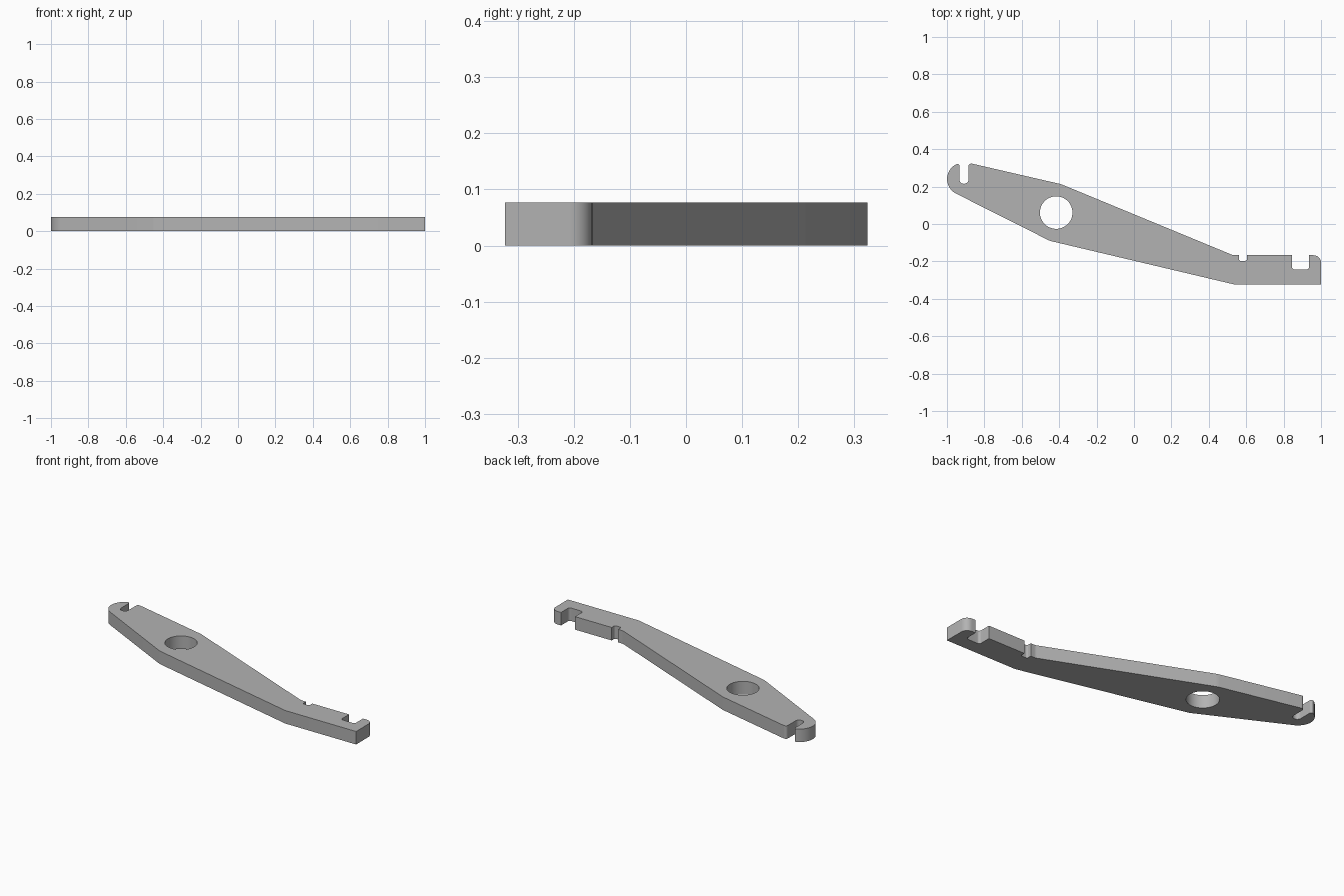
import bpy
import bmesh
import math
from mathutils import Vector

default_cube = bpy.data.objects.get("Cube")
if default_cube:
    bpy.data.objects.remove(default_cube, do_unlink=True)

THICKNESS = 0.077


def make_material(name, colour):
    material = bpy.data.materials.new(name)
    material.use_nodes = True
    material.diffuse_color = colour
    material.node_tree.nodes["Principled BSDF"].inputs["Base Color"].default_value = colour
    return material


def rounded_outline(corners, steps=10):
    """Replace every corner (x, y, radius) with a tangent arc."""
    outline = []
    count = len(corners)
    for index, (x, y, radius) in enumerate(corners):
        corner = Vector((x, y))
        if not radius:
            outline.append(corner)
            continue
        before = (Vector(corners[index - 1][:2]) - corner).normalized()
        after = (Vector(corners[(index + 1) % count][:2]) - corner).normalized()
        half = before.angle(after) / 2
        centre = corner + (before + after).normalized() * (radius / math.sin(half))
        start = corner + before * (radius / math.tan(half)) - centre
        end = corner + after * (radius / math.tan(half)) - centre
        sweep = math.pi - 2 * half
        for step in range(steps + 1):
            t = step / steps
            arc = start * math.sin((1 - t) * sweep) + end * math.sin(t * sweep)
            outline.append(centre + arc / math.sin(sweep))
    return outline


def circle_outline(x, y, radius, segments=64):
    angles = [math.tau * i / segments for i in range(segments)]
    return [Vector((x + radius * math.cos(a), y + radius * math.sin(a))) for a in angles]


def extruded_plate(name, loops, material):
    """Fill the outer loop and its holes, then extrude upwards."""
    bm = bmesh.new()
    edges = []
    for loop in loops:
        verts = [bm.verts.new((p.x, p.y, 0)) for p in loop]
        edges += [bm.edges.new((verts[i - 1], verts[i])) for i in range(len(verts))]
    bmesh.ops.triangle_fill(bm, edges=edges, use_beauty=True, use_dissolve=False)
    result = bmesh.ops.extrude_face_region(bm, geom=bm.faces[:], use_keep_orig=True)
    top = [v for v in result["geom"] if isinstance(v, bmesh.types.BMVert)]
    bmesh.ops.translate(bm, verts=top, vec=(0, 0, THICKNESS))
    bmesh.ops.recalc_face_normals(bm, faces=bm.faces[:])
    mesh = bpy.data.meshes.new(name)
    bm.to_mesh(mesh)
    bm.free()
    mesh.materials.append(material)
    plate = bpy.data.objects.new(name, mesh)
    bpy.context.collection.objects.link(plate)
    return plate


# Hooked left end with its open slot
hook_end = [
    (-0.885, 0.327, 0.015), (-0.885, 0.215, 0.023), (-0.933, 0.215, 0.023),
    (-0.933, 0.328, 0.011), (-1, 0.295, 0.09), (-1, 0.187, 0.09),
]
# Lower edge of the lever
lower_edge = [(-0.45, -0.09, 0.09), (0.535, -0.323, 0), (1, -0.323, 0)]
# Right end with a rounded lip, a wide slot and a small notch
slotted_end = [
    (1, -0.167, 0.04), (0.936, -0.167, 0), (0.936, -0.244, 0.015),
    (0.845, -0.244, 0.015), (0.845, -0.167, 0), (0.604, -0.167, 0),
    (0.604, -0.197, 0.01), (0.561, -0.197, 0.01), (0.561, -0.167, 0),
]
# Upper edge of the lever
upper_edge = [(0.53, -0.167, 0.04), (-0.39, 0.213, 0.15)]

grey = make_material("plain grey", (0.45, 0.45, 0.45, 1))
outline = rounded_outline(hook_end + lower_edge + slotted_end + upper_edge)
pivot_hole = circle_outline(-0.416, 0.061, 0.087)
lever = extruded_plate("lever_plate", [outline, pivot_hole], grey)

bpy.ops.object.select_all(action="DESELECT")
lever.select_set(True)
bpy.context.view_layer.objects.active = lever
bpy.ops.object.shade_smooth_by_angle(angle=math.radians(30))
